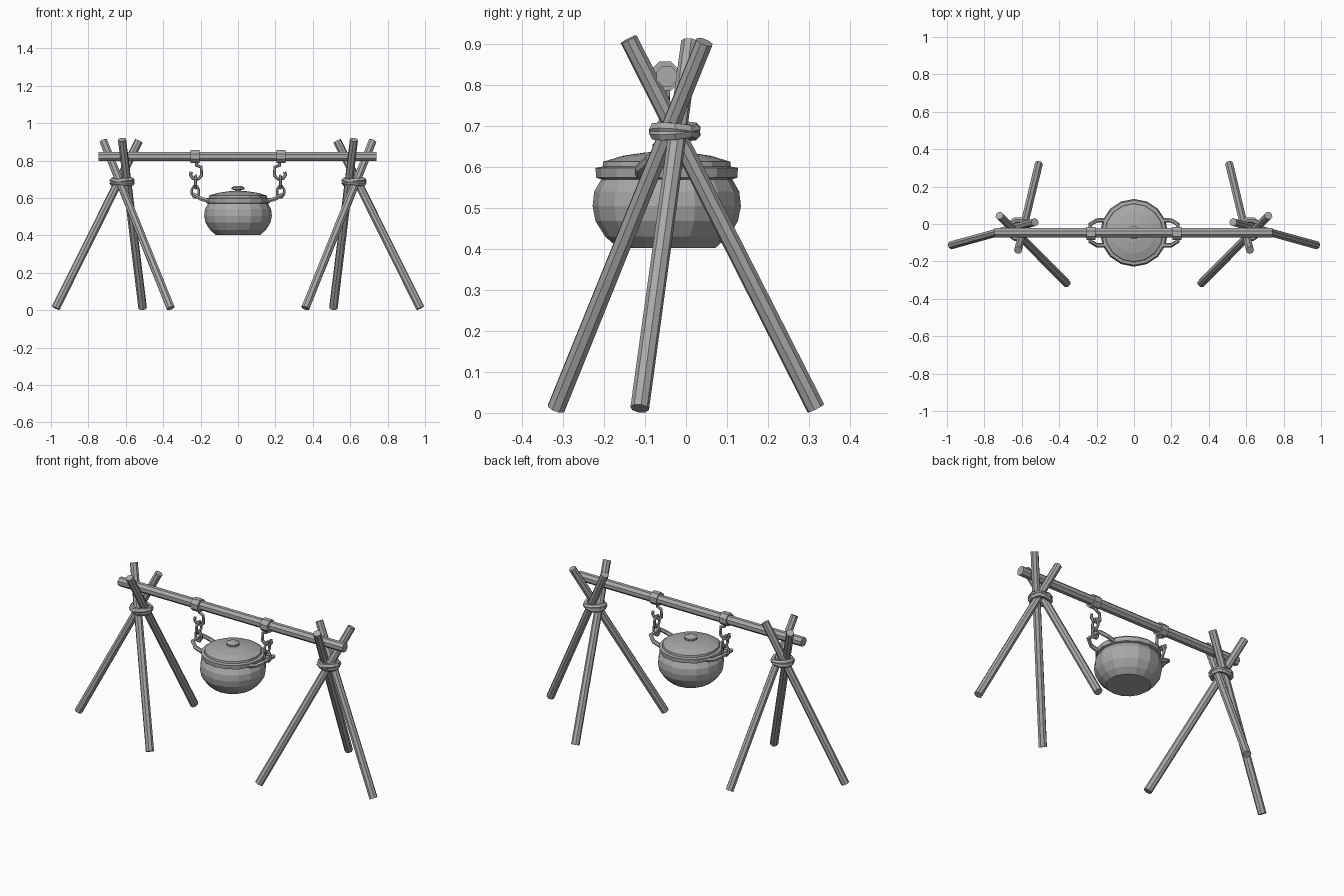
import bpy, bmesh, math
from mathutils import Vector, Matrix

cube = bpy.data.objects.get("Cube")
if cube:
    bpy.data.objects.remove(cube, do_unlink=True)

grey = bpy.data.materials.new("plain grey")
grey.use_nodes = True
grey.diffuse_color = (0.4, 0.4, 0.4, 1)
grey.node_tree.nodes["Principled BSDF"].inputs["Base Color"].default_value = (0.4, 0.4, 0.4, 1)

MID_Y = -0.047


def add_mesh(name, bm):
    bmesh.ops.recalc_face_normals(bm, faces=bm.faces)
    mesh = bpy.data.meshes.new(name)
    bm.to_mesh(mesh)
    bm.free()
    mesh.materials.append(grey)
    ob = bpy.data.objects.new(name, mesh)
    bpy.context.collection.objects.link(ob)
    return ob


def pole(name, a, b, r1, r2, sides=8):
    a, b = Vector(a), Vector(b)
    bm = bmesh.new()
    turn = (b - a).to_track_quat('Z', 'Y').to_matrix().to_4x4()
    spin = Matrix.Rotation(math.pi / sides, 4, 'Z')
    bmesh.ops.create_cone(bm, cap_ends=True, segments=sides, radius1=r1, radius2=r2,
                          depth=(b - a).length,
                          matrix=Matrix.Translation((a + b) / 2) @ turn @ spin)
    return add_mesh(name, bm)


def lathe(name, profile, sides=16):
    bm = bmesh.new()
    verts = [bm.verts.new((r, 0, z)) for r, z in profile]
    edges = [bm.edges.new(pair) for pair in zip(verts, verts[1:])]
    bmesh.ops.spin(bm, geom=verts + edges, cent=(0, 0, 0), axis=(0, 0, 1),
                   angle=math.tau, steps=sides)
    bmesh.ops.remove_doubles(bm, verts=bm.verts, dist=0.0005)
    ob = add_mesh(name, bm)
    ob.location.y = MID_Y
    return ob


def rod(name, points, radius, closed=False):
    curve = bpy.data.curves.new(name, 'CURVE')
    curve.dimensions = '3D'
    curve.bevel_depth = radius
    curve.bevel_resolution = 1
    curve.use_fill_caps = True
    spline = curve.splines.new('POLY')
    spline.points.add(len(points) - 1)
    for p, co in zip(spline.points, points):
        p.co = (*co, 1)
    spline.use_cyclic_u = closed
    spline.use_smooth = False
    curve.materials.append(grey)
    ob = bpy.data.objects.new(name, curve)
    bpy.context.collection.objects.link(ob)
    bpy.ops.object.select_all(action='DESELECT')
    ob.select_set(True)
    bpy.context.view_layer.objects.active = ob
    bpy.ops.object.convert(target='MESH')


def oval(centre, wide, high, along_y):
    cx, cy, cz = centre
    pts = []
    for i in range(8):
        a = math.tau * (i + 0.5) / 8
        u, w = wide * math.cos(a), high * math.sin(a)
        pts.append((cx, cy + u, cz + w) if along_y else (cx + u, cy, cz + w))
    return pts


# Cross beam
pole("cross_beam", (-0.745, MID_Y, 0.822), (0.74, MID_Y, 0.822), 0.027, 0.027)

# Foot and tip of each tripod leg on the left side
LEGS = {
    "outer_leg": ((0.975, -0.113, 0.011), (0.53, 0.01, 0.905)),
    "front_leg": ((0.36, -0.317, 0.011), (0.72, 0.045, 0.905)),
    "back_leg": ((0.51, 0.317, 0.011), (0.62, -0.14, 0.912)),
}

for side, s in (("left", 1), ("right", -1)):
    for leg, (foot, tip) in LEGS.items():
        pole(f"{side}_{leg}", (s * foot[0], *foot[1:]), (s * tip[0], *tip[1:]), 0.023, 0.022)

    # Rope lashing of two crossed coils
    for n, tilt in enumerate((9, -9)):
        rope = [(s * 0.62 + 0.052 * math.cos(a), -0.027 + 0.05 * math.sin(a),
                 0.687 + 0.052 * math.sin(math.radians(tilt)) * math.cos(a + 0.6))
                for a in (math.tau * i / 10 for i in range(10))]
        rod(f"{side}_lashing_{n + 1}", rope, 0.016, closed=True)

    # Collar around the beam
    collar = pole(f"{side}_beam_collar", (s * 0.206, MID_Y, 0.822), (s * 0.254, MID_Y, 0.822),
                  0.038, 0.038)
    collar.data.transform(Matrix.Translation((0, -0.004, 0)))

    # Open hook under the collar
    hook = [(0.222, 0.79), (0.222, 0.775), (0.197, 0.765), (0.195, 0.72), (0.212, 0.702),
            (0.24, 0.704), (0.254, 0.722), (0.25, 0.74)]
    rod(f"{side}_hook", [(s * x, MID_Y, z) for x, z in hook], 0.009)

    # Chain links down to the handle
    rod(f"{side}_upper_link", oval((s * 0.226, MID_Y, 0.685), 0.024, 0.036, True), 0.008, True)
    rod(f"{side}_lower_link", oval((s * 0.228, MID_Y, 0.634), 0.02, 0.032, False), 0.008, True)

    # Pot handle
    handle = [(0.155, -0.066, 0.583), (0.2, -0.066, 0.597), (0.235, -0.045, 0.618),
              (0.235, 0.045, 0.618), (0.2, 0.066, 0.597), (0.155, 0.066, 0.583)]
    rod(f"{side}_pot_handle", [(s * x, MID_Y + y, z) for x, y, z in handle], 0.012)

# Pot body with rim
lathe("pot_body", [(0, 0.402), (0.118, 0.402), (0.15, 0.43), (0.174, 0.468), (0.181, 0.505),
                   (0.177, 0.54), (0.16, 0.57), (0.172, 0.574), (0.174, 0.598),
                   (0.15, 0.602), (0, 0.602)])

# Domed lid and its knob
lathe("pot_lid", [(0, 0.598), (0.157, 0.598), (0.155, 0.613), (0.11, 0.627),
                  (0.05, 0.636), (0, 0.637)])
lathe("lid_knob", [(0, 0.63), (0.018, 0.63), (0.016, 0.643), (0.036, 0.645),
                   (0.036, 0.656), (0.02, 0.664), (0, 0.664)], 10)
